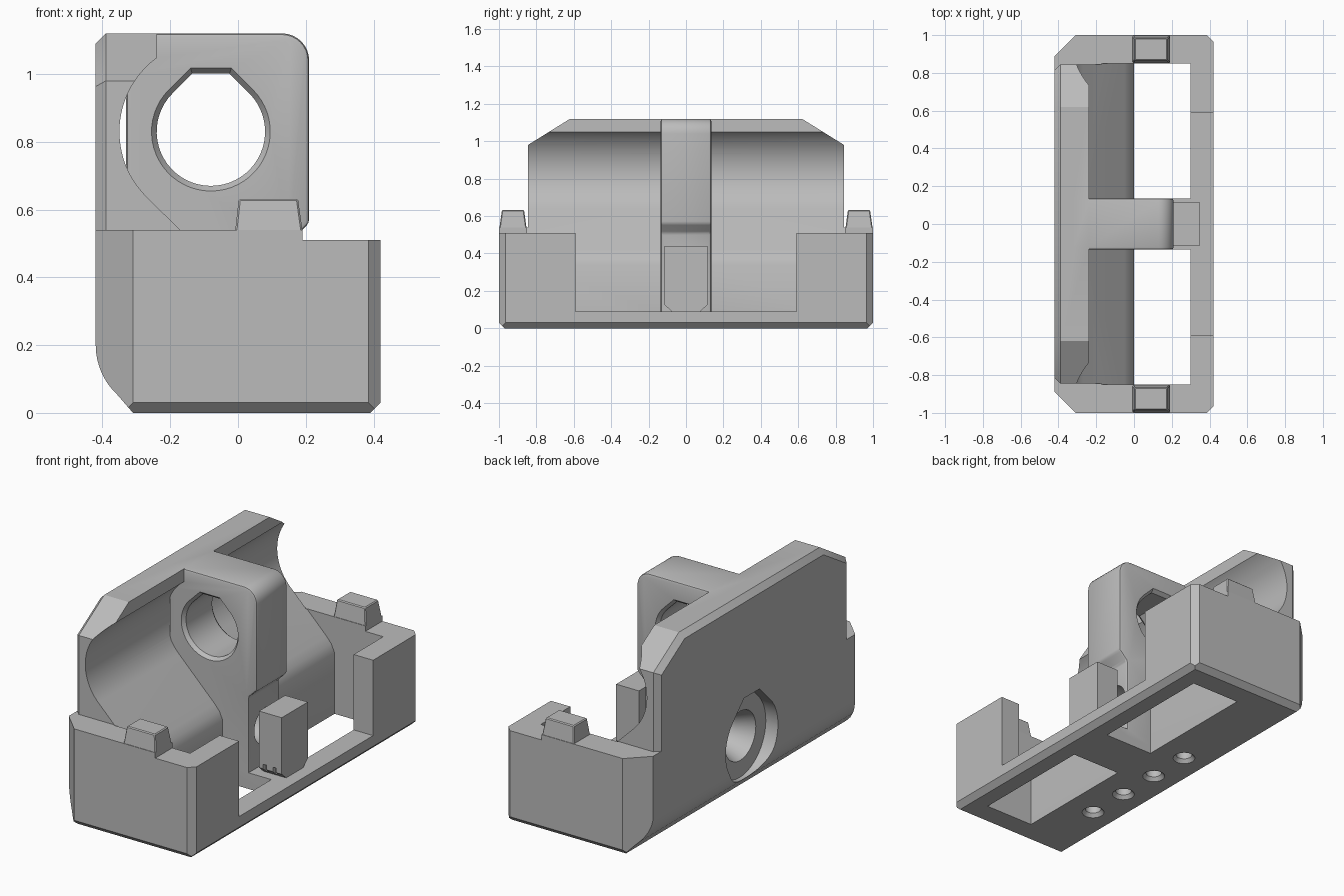
import bpy, bmesh, math

cube = bpy.data.objects.get("Cube")
if cube:
    bpy.data.objects.remove(cube, do_unlink=True)

grey = bpy.data.materials.new("plain grey")
grey.use_nodes = True
grey.diffuse_color = (0.5, 0.5, 0.5, 1)
grey.node_tree.nodes["Principled BSDF"].inputs["Base Color"].default_value = (0.5, 0.5, 0.5, 1)


def loft(name, axis, stations):
    """Closed solid through matching outlines placed along an axis."""
    bm = bmesh.new()
    rings = []
    for pos, pts in stations:
        ring = []
        for p in pts:
            co = list(p)
            co.insert(axis, pos)
            ring.append(bm.verts.new(co))
        rings.append(ring)
    n = len(rings[0])
    for a, b in zip(rings, rings[1:]):
        for i in range(n):
            j = (i + 1) % n
            bm.faces.new((a[i], a[j], b[j], b[i]))
    bm.faces.new(rings[0])
    bm.faces.new(rings[-1])
    bmesh.ops.recalc_face_normals(bm, faces=bm.faces)
    mesh = bpy.data.meshes.new(name)
    bm.to_mesh(mesh)
    bm.free()
    mesh.materials.append(grey)
    obj = bpy.data.objects.new(name, mesh)
    bpy.context.collection.objects.link(obj)
    return obj


def prism(name, axis, pts, lo, hi):
    return loft(name, axis, [(lo, pts), (hi, pts)])


def rect(a0, a1, b0, b1):
    return [(a0, b0), (a1, b0), (a1, b1), (a0, b1)]


def arc(cx, cy, r, start, end, n):
    angles = [math.radians(start + (end - start) * i / n) for i in range(n + 1)]
    return [(cx + r * math.cos(a), cy + r * math.sin(a)) for a in angles]


def circle(cx, cy, r, n=32):
    return arc(cx, cy, r, 0, 360 - 360 / n, n - 1)


def teardrop(cx, cz, r, flat=1.07):
    """Circle with 45 degree shoulders and a flat top."""
    half = r * (math.sqrt(2) - flat)
    return arc(cx, cz, r, 135, 405, 40) + [(cx + half, cz + r * flat), (cx - half, cz + r * flat)]


def apply(obj, mod):
    bpy.context.view_layer.objects.active = obj
    bpy.ops.object.modifier_apply(modifier=mod.name)


def boolean(obj, other, operation):
    mod = obj.modifiers.new("join", "BOOLEAN")
    mod.operation = operation
    mod.solver = "EXACT"
    mod.object = other
    apply(obj, mod)
    bpy.data.objects.remove(other, do_unlink=True)


def bevel(obj, width, segments=2):
    mod = obj.modifiers.new("edges", "BEVEL")
    mod.width = width
    mod.segments = segments
    mod.limit_method = "ANGLE"
    mod.angle_limit = math.radians(40)
    apply(obj, mod)


def smooth(obj):
    bpy.ops.object.select_all(action="DESELECT")
    obj.select_set(True)
    bpy.context.view_layer.objects.active = obj
    bpy.ops.object.shade_smooth_by_angle(angle=math.radians(25))


# Base tray: side profile trimmed by its plan and end chamfers
side = [(0.39, 0), (0.42, 0.03), (0.42, 0.51), (0.19, 0.51), (0.19, 0.54), (-0.42, 0.54)]
side += arc(-0.22, 0.20, 0.20, 180, 227, 8) + [(-0.31, 0.0)]
body = prism("housing_body", 1, side, -1.05, 1.05)
plan = [(-0.5, 0.81), (-0.31, 1), (0.385, 1), (0.5, 0.885)]
plan += [(x, -y) for x, y in reversed(plan)]
boolean(body, prism("plan_trim", 2, plan, -0.1, 0.8), "INTERSECT")
ends = [(0.96, -0.01), (1.1, 0.13), (1.1, 0.8)]
ends += [(-y, z) for y, z in reversed(ends)]
boolean(body, prism("end_trim", 0, ends, -0.6, 0.6), "INTERSECT")


# Tall wall with chamfered rim
def wall_outline(d):
    half = [(0.845 - d, 0.3), (0.845 - d, 0.98 - d * 0.55), (0.62 - d * 0.3, 1.12 - d)]
    return half + [(-y, z) for y, z in reversed(half)]


wall = loft("wall", 0, [(-0.42, wall_outline(0.03)), (-0.39, wall_outline(0)), (-0.1, wall_outline(0))])
boolean(body, wall, "UNION")

# Cylindrical trough running down into the floor openings
trough = [(-0.24, 1.3)] + arc(-0.08, 0.83, 0.27, 126, 225, 28)
trough += [(-0.05, 0.42), (-0.02, 0.385), (0, 0.34), (0, -0.1), (0.3, -0.1), (0.3, 1.3)]
boolean(body, prism("trough_cutter", 1, trough, -0.85, 0.85), "DIFFERENCE")

# Lowered middle of the outer rail
boolean(body, prism("rail_cutter", 2, rect(0.2, 0.6, -0.59, 0.59), 0.09, 0.8), "DIFFERENCE")

# Central rib and the floor bar below it
rib_side = [(-0.33, 0.03), (0.16, 0.03), (0.16, 0.51), (0.21, 0.56)]
rib_side += arc(0.13, 1.04, 0.08, 0, 90, 8) + [(-0.33, 1.12)]
rib = prism("rib", 1, rib_side, -0.135, 0.135)
bevel(rib, 0.012)
boolean(body, rib, "UNION")
boolean(body, prism("floor_bar", 2, rect(-0.05, 0.35, -0.135, 0.135), 0, 0.09), "UNION")

# Chamfered bore through the rib
bore = [(y, teardrop(-0.08, 0.83, r)) for y, r in
        ((-0.2, 0.225), (-0.115, 0.16), (0.115, 0.16), (0.2, 0.225))]
boolean(body, loft("bore_cutter", 1, bore), "DIFFERENCE")

# Round recess in the wall with a tapered cross bore
boolean(body, prism("recess_cutter", 0, teardrop(0.02, 0.30, 0.23, 1.12), -0.6, -0.345), "DIFFERENCE")
cross = [(x, circle(0.015, 0.30, r)) for x, r in
         ((-0.37, 0.14), (-0.33, 0.135), (-0.25, 0.1), (0.19, 0.1))]
boolean(body, loft("cross_cutter", 0, cross), "DIFFERENCE")

# Countersunk holes in the underside
for i in range(4):
    y = -0.54 + 0.25 * i
    hole = [(z, circle(-0.17, y, r, 20)) for z, r in ((-0.02, 0.075), (0.02, 0.042), (0.13, 0.042))]
    boolean(body, loft("hole_cutter", 2, hole), "DIFFERENCE")
smooth(body)

# Upright block beside the rib, with small slots at its foot
foot = [(0.07, 0.085), (0.115, 0.125), (0.115, 0.44)]
foot += [(-y, z) for y, z in reversed(foot)]
block = prism("upright_block", 0, foot, 0.21, 0.35)
for x in (0.245, 0.305):
    boolean(block, prism("slot_cutter", 2, rect(x - 0.01, x + 0.01, -0.2, -0.09), 0, 0.15), "DIFFERENCE")

# Tapered tabs on the end walls
for label, s in (("front", -1), ("rear", 1)):
    def tab_outline(d):
        return rect(-0.008 + d * 0.8, 0.19 - d, s * 0.925 - 0.072 + d, s * 0.925 + 0.072 - d)
    tab = loft(label + "_tab", 2, [(0.5, tab_outline(0)), (0.54, tab_outline(0)), (0.632, tab_outline(0.013))])
    bevel(tab, 0.005, 1)
